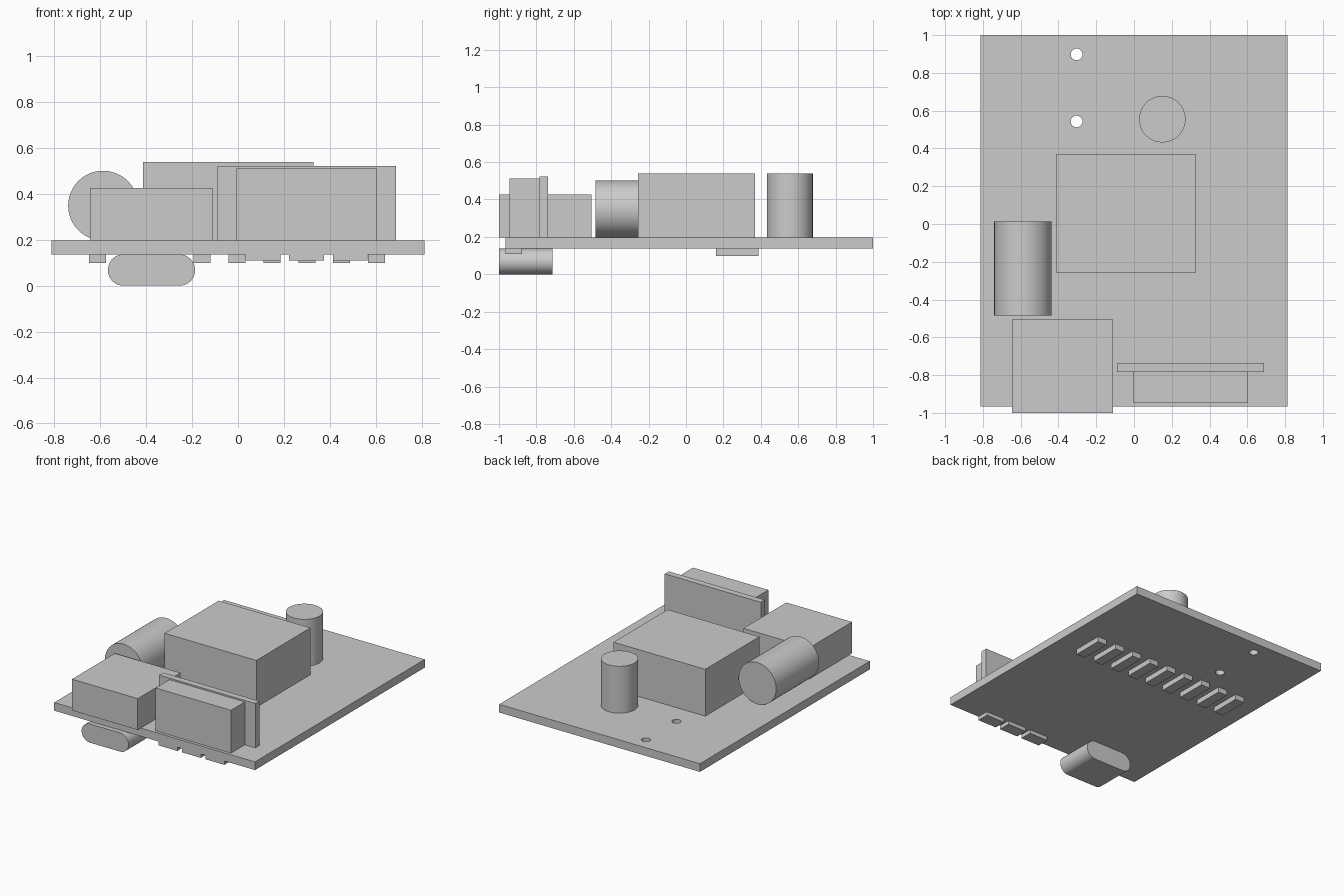
import bpy
import bmesh
import math
from mathutils import Matrix, Vector

default_cube = bpy.data.objects.get("Cube")
if default_cube:
    bpy.data.objects.remove(default_cube, do_unlink=True)

grey = bpy.data.materials.new("light_grey")
grey.use_nodes = True
GREY = (0.6, 0.6, 0.6, 1)
grey.diffuse_color = GREY
grey.node_tree.nodes["Principled BSDF"].inputs["Base Color"].default_value = GREY

UNDER, DECK = 0.137, 0.197  # lower and upper faces of the board


def finish(name, bm, smooth=False):
    bmesh.ops.recalc_face_normals(bm, faces=bm.faces)
    mesh = bpy.data.meshes.new(name)
    bm.to_mesh(mesh)
    bm.free()
    mesh.materials.append(grey)
    obj = bpy.data.objects.new(name, mesh)
    bpy.context.collection.objects.link(obj)
    bpy.ops.object.select_all(action="DESELECT")
    obj.select_set(True)
    bpy.context.view_layer.objects.active = obj
    if smooth:
        bpy.ops.object.shade_smooth_by_angle(angle=math.radians(30))
    return obj


def box(name, x, y, z):
    bm = bmesh.new()
    size = Vector((x[1] - x[0], y[1] - y[0], z[1] - z[0]))
    middle = Vector((sum(x), sum(y), sum(z))) / 2
    bmesh.ops.create_cube(bm, size=1, matrix=Matrix.Translation(middle) @ Matrix.Diagonal(size.to_4d()))
    return finish(name, bm)


def cylinder(name, centre, radius, depth, axis="Z", sides=64):
    bm = bmesh.new()
    turn = Matrix.Rotation(math.pi / 2, 4, "X") if axis == "Y" else Matrix.Identity(4)
    bmesh.ops.create_cone(bm, cap_ends=True, segments=sides, radius1=radius, radius2=radius,
                          depth=depth, matrix=Matrix.Translation(centre) @ turn)
    return finish(name, bm, smooth=True)


# Board with two drilled holes
board = box("circuit_board", (-0.813, 0.813), (-0.965, 1), (UNDER, DECK))
for hole_y in (0.543, 0.898):
    cutter = cylinder("hole_cutter", (-0.304, hole_y, DECK), 0.031, 0.3, sides=32)
    cutter.hide_render = True
    cut = board.modifiers.new("hole", "BOOLEAN")
    cut.operation = "DIFFERENCE"
    cut.solver = "EXACT"
    cut.object = cutter
    bpy.context.view_layer.objects.active = board
    bpy.ops.object.modifier_apply(modifier=cut.name)
    bpy.data.objects.remove(cutter, do_unlink=True)

# Blocks on the upper side
box("main_block", (-0.414, 0.329), (-0.257, 0.368), (DECK, 0.54))
box("front_socket", (-0.645, -0.112), (-1, -0.505), (DECK, 0.426))
box("connector_body", (-0.006, 0.604), (-0.944, -0.784), (DECK, 0.511))
box("connector_flange", (-0.09, 0.689), (-0.784, -0.737), (DECK, 0.522))

# Round components
cylinder("lying_capacitor", (-0.588, -0.235, 0.349), 0.152, 0.497, axis="Y")
cylinder("standing_capacitor", (0.15, 0.555, (DECK + 0.54) / 2), 0.123, 0.54 - DECK)

# Row of small chips under the board
for i in range(9):
    x = -0.612 + 0.152 * i
    box(f"under_chip_{i + 1}", (x - 0.037, x + 0.037), (0.16, 0.387), (0.099, UNDER))

# Three indicators along the front underside
for i in range(3):
    x = 0.109 + 0.19 * i
    box(f"front_indicator_{i + 1}", (x - 0.076, x + 0.076), (-0.965, -0.876), (0.109, UNDER))

# Rounded port under the front edge
bm = bmesh.new()
radius, steps = UNDER / 2, 24
profile = []
for side, centre_x in ((1, -0.187 - radius), (-1, -0.567 + radius)):
    for i in range(steps + 1):
        a = math.pi * i / steps - math.pi / 2
        profile.append(bm.verts.new((centre_x + side * radius * math.cos(a), -1,
                                     radius + side * radius * math.sin(a))))
face = bm.faces.new(profile)
extruded = bmesh.ops.extrude_face_region(bm, geom=[face], use_keep_orig=True)
moved = [v for v in extruded["geom"] if isinstance(v, bmesh.types.BMVert)]
bmesh.ops.translate(bm, verts=moved, vec=(0, 0.285, 0))
finish("rounded_port", bm, smooth=True)
